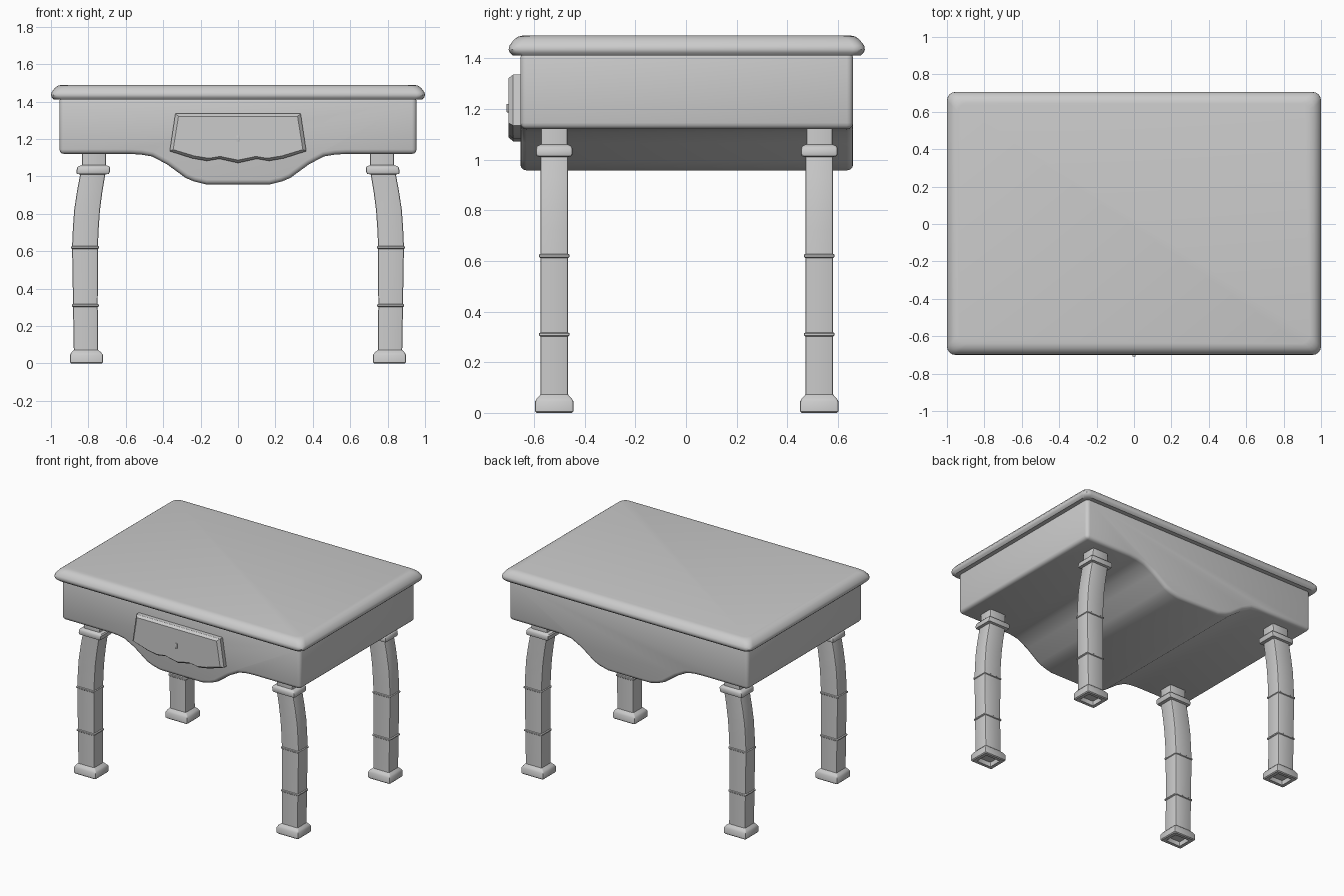
import bpy, bmesh, math

if "Cube" in bpy.data.objects:
    bpy.data.objects.remove(bpy.data.objects["Cube"])

YC = 0.003  # centre of the table body in y (the drawer knob sticks out in front)


def finish(bm, name, bevel=0, angle=35):
    bmesh.ops.recalc_face_normals(bm, faces=bm.faces)
    me = bpy.data.meshes.new(name)
    bm.to_mesh(me)
    bm.free()
    ob = bpy.data.objects.new(name, me)
    bpy.context.collection.objects.link(ob)
    bpy.ops.object.select_all(action='DESELECT')
    ob.select_set(True)
    bpy.context.view_layer.objects.active = ob
    if bevel:
        mod = ob.modifiers.new("edge_rounding", 'BEVEL')
        mod.width, mod.segments = bevel, 3
        mod.limit_method, mod.angle_limit = 'ANGLE', math.radians(50)
        bpy.ops.object.modifier_apply(modifier=mod.name)
    bpy.ops.object.shade_smooth_by_angle(angle=math.radians(angle))
    return ob


def loft(bm, rings):
    """Skin a list of equal-length point rings and cap both ends."""
    loops = [[bm.verts.new(p) for p in r] for r in rings]
    n = len(loops[0])
    for a, b in zip(loops, loops[1:]):
        for i in range(n):
            bm.faces.new((a[i], a[(i + 1) % n], b[(i + 1) % n], b[i]))
    bm.faces.new(loops[0])
    bm.faces.new(loops[-1])


def round_rect(cx, cy, hx, hy, z, r, seg):
    pts = []
    for k, (sx, sy) in enumerate(((1, 1), (-1, 1), (-1, -1), (1, -1))):
        for i in range(seg + 1):
            a = math.pi / 2 * (k + i / seg)
            pts.append((cx + sx * (hx - r) + r * math.cos(a),
                        cy + sy * (hy - r) + r * math.sin(a), z))
    return pts


def mirrored(half):
    """Close a symmetric outline given its left half (top to bottom)."""
    return half + [(-x, z) for x, z in reversed(half) if abs(x) > 1e-6]


# Table top with a moulded edge: (inset, height)
bm = bmesh.new()
edge = [(0.04, 1.41), (0.017, 1.41), (0.004, 1.422), (0, 1.434), (0.003, 1.45),
        (0.02, 1.472), (0.037, 1.485), (0.06, 1.49)]
loft(bm, [round_rect(0, YC, 1 - d, 0.703 - d, z, 0.045, 4) for d, z in edge])
finish(bm, "table_top")

# Apron: scalloped profile run from front to back
bm = bmesh.new()
half = [(-0.955, 1.425), (-0.955, 1.12), (-0.58, 1.12), (-0.52, 1.117), (-0.46, 1.107),
        (-0.38, 1.065), (-0.28, 0.992), (-0.235, 0.973), (-0.17, 0.957)]
prof = mirrored(half)
loft(bm, [[(x, y, z) for x, z in prof] for y in (YC - 0.657, YC + 0.657)])
finish(bm, "apron", 0.025)

# Curved legs: (z, centre x, half x, half y) including foot, rings and collar
foot = [(0.03, 0.81, 0.055, 0.045), (0, 0.81, 0.058, 0.048), (0, 0.81, 0.082, 0.07),
        (0.006, 0.81, 0.088, 0.076), (0.045, 0.81, 0.088, 0.076), (0.058, 0.811, 0.08, 0.068),
        (0.072, 0.813, 0.065, 0.055)]
shaft = [(0.302, 0.816, 0.066, 0.055), (0.306, 0.816, 0.072, 0.06), (0.314, 0.816, 0.072, 0.06),
         (0.318, 0.816, 0.066, 0.055), (0.612, 0.818, 0.069, 0.055), (0.616, 0.818, 0.074, 0.06),
         (0.624, 0.818, 0.074, 0.06), (0.628, 0.818, 0.069, 0.055), (0.72, 0.814, 0.069, 0.055),
         (0.82, 0.807, 0.069, 0.055), (0.92, 0.793, 0.068, 0.055), (1.01, 0.777, 0.067, 0.055)]
collar = [(1.014, 0.776, 0.086, 0.07), (1.022, 0.775, 0.089, 0.072), (1.045, 0.772, 0.089, 0.072),
          (1.054, 0.771, 0.083, 0.066), (1.06, 0.771, 0.064, 0.052), (1.15, 0.769, 0.064, 0.052)]
for sx, side in ((-1, "left"), (1, "right")):
    for sy, end in ((-1, "front"), (1, "back")):
        bm = bmesh.new()
        loft(bm, [round_rect(sx * cx, YC + sy * 0.523, hx, hy, z, 0.009, 2)
                  for z, cx, hx, hy in foot + shaft + collar])
        finish(bm, f"{end}_{side}_leg")

# Drawer front: trapezoid with a wavy lower edge and chamfered face
bm = bmesh.new()
outline = mirrored([(-0.335, 1.335), (-0.365, 1.135), (-0.246, 1.097), (-0.166, 1.083),
                    (-0.1, 1.094), (0, 1.072)])


def shrink(k):
    return [(x * (1 - k), 1.21 + (z - 1.21) * (1 - 2.2 * k)) for x, z in outline]


loft(bm, [[(x, y, z) for x, z in shrink(k)]
          for y, k in ((-0.645, 0), (-0.682, 0), (-0.686, 0.01), (-0.7, 0.05))])
finish(bm, "drawer_front", angle=25)

# Small drawer knob
bm = bmesh.new()
bmesh.ops.create_cube(bm, size=1)
for v in bm.verts:
    v.co = (v.co.x * 0.016, -0.7 + v.co.y * 0.016, 1.203 + v.co.z * 0.034)
finish(bm, "drawer_knob", 0.002)
